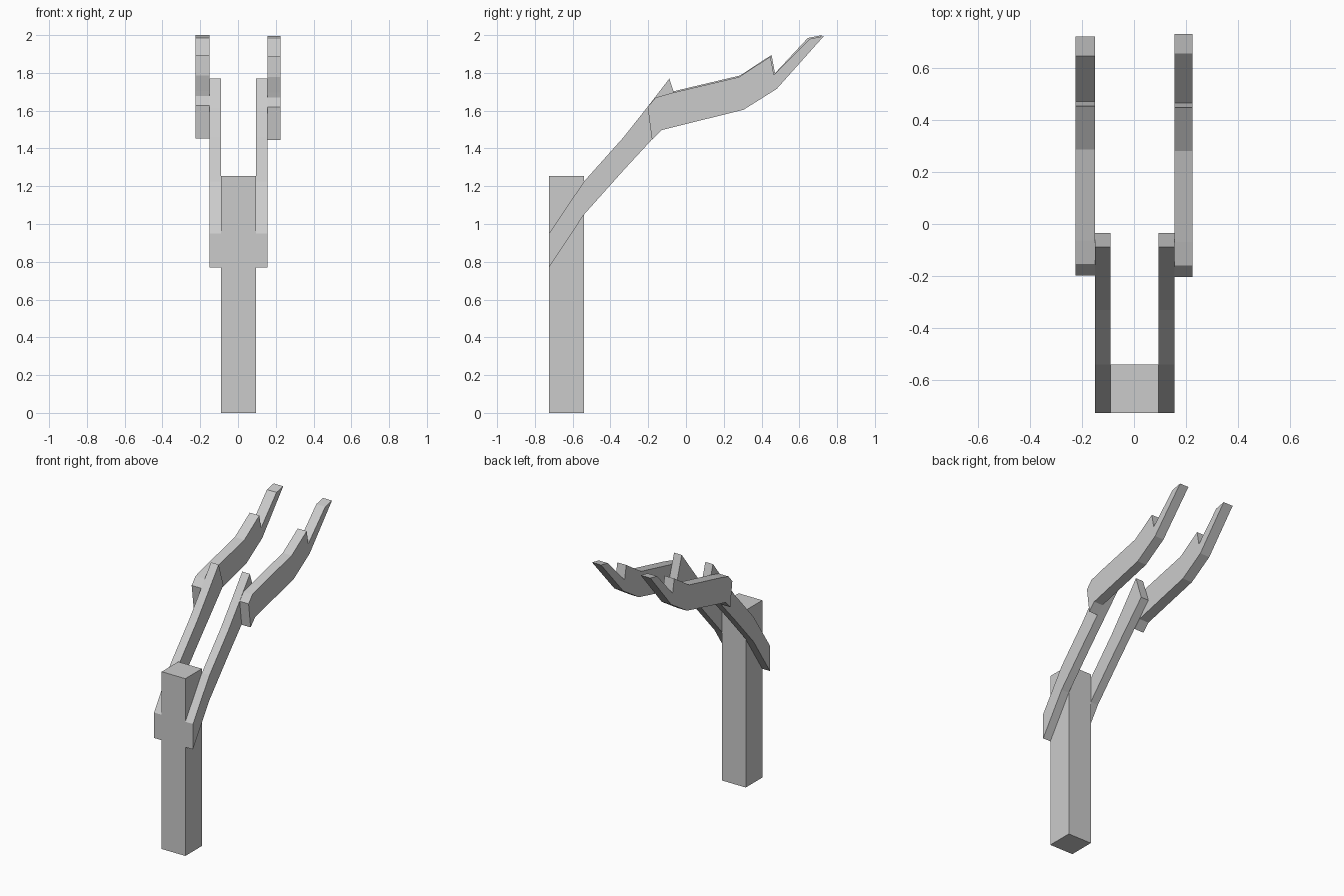
import bpy, bmesh

if "Cube" in bpy.data.objects:
    bpy.data.objects.remove(bpy.data.objects["Cube"])


def extrude_profile(name, profile, x0, x1):
    """Side profile given as (y, z) points, extruded from x0 to x1."""
    bm = bmesh.new()
    face = bm.faces.new([bm.verts.new((x0, y, z)) for y, z in profile])
    res = bmesh.ops.extrude_face_region(bm, geom=[face])
    verts = [g for g in res["geom"] if isinstance(g, bmesh.types.BMVert)]
    bmesh.ops.translate(bm, verts=verts, vec=(x1 - x0, 0, 0))
    bmesh.ops.recalc_face_normals(bm, faces=bm.faces[:])
    mesh = bpy.data.meshes.new(name)
    bm.to_mesh(mesh)
    bm.free()
    obj = bpy.data.objects.new(name, mesh)
    bpy.context.collection.objects.link(obj)
    return obj


# Upright square post
extrude_profile("post", [(-0.725, 0), (-0.54, 0), (-0.54, 1.255), (-0.725, 1.255)],
                -0.09, 0.095)

# Lower arms clamped to both sides of the post
lower = [(-0.725, 0.77), (-0.54, 1.05), (-0.33, 1.285), (-0.035, 1.605),
         (-0.088, 1.77), (-0.205, 1.618), (-0.33, 1.46), (-0.54, 1.225), (-0.725, 0.95)]
extrude_profile("lower_arm_left", lower, -0.15, -0.09)
extrude_profile("lower_arm_right", lower, 0.095, 0.155)

# Notched upper arms on the outside of the lower arms
upper = [(-0.203, 1.62), (-0.18, 1.445), (-0.13, 1.497), (0.305, 1.605),
         (0.48, 1.715), (0.73, 1.995), (0.655, 1.98), (0.465, 1.79),
         (0.447, 1.887), (0.28, 1.778), (-0.07, 1.695), (-0.16, 1.67)]
extrude_profile("upper_arm_right", upper, 0.155, 0.225)

# The left one sits a touch higher, with a slightly shorter tip
left = [(y - 0.01, z + 0.005) if y > 0.6 else (y + 0.006, z + 0.008) for y, z in upper]
extrude_profile("upper_arm_left", left, -0.225, -0.15)
